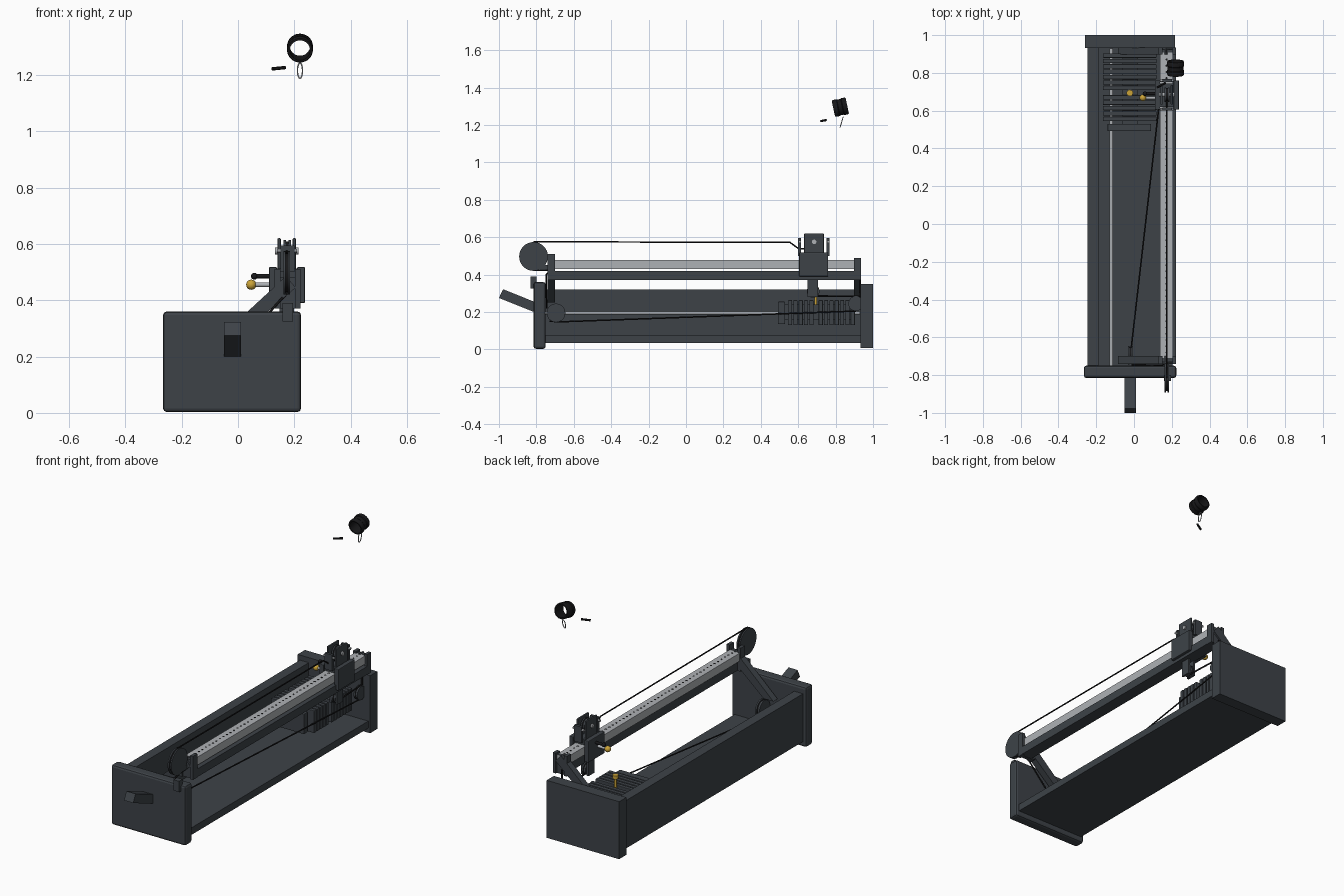
import bpy, bmesh, math
from mathutils import Vector, Matrix

cube = bpy.data.objects.get("Cube")
if cube:
    bpy.data.objects.remove(cube, do_unlink=True)


def material(name, rgb):
    m = bpy.data.materials.new(name)
    m.use_nodes = True
    m.diffuse_color = (*rgb, 1)
    m.node_tree.nodes["Principled BSDF"].inputs["Base Color"].default_value = (*rgb, 1)
    return m


SLATE = material("dark slate", (0.047, 0.055, 0.064))
BLACK = material("black", (0.009, 0.009, 0.010))
STEEL = material("light steel", (0.42, 0.44, 0.46))
GOLD = material("gold", (0.60, 0.37, 0.04))


def finish(name, bm, mat, smooth=False):
    me = bpy.data.meshes.new(name)
    bm.to_mesh(me)
    bm.free()
    me.materials.append(mat)
    ob = bpy.data.objects.new(name, me)
    bpy.context.collection.objects.link(ob)
    if smooth:
        bpy.ops.object.select_all(action='DESELECT')
        ob.select_set(True)
        bpy.context.view_layer.objects.active = ob
        bpy.ops.object.shade_smooth_by_angle()
    return ob


def box(name, x, y, z, mat=SLATE, bevel=0.0):
    """Box from (low, high) ranges on each axis."""
    bm = bmesh.new()
    bmesh.ops.create_cube(bm, size=1)
    for v in bm.verts:
        v.co = [(r[0] + r[1]) / 2 + c * (r[1] - r[0]) for r, c in zip((x, y, z), v.co)]
    if bevel:
        bmesh.ops.bevel(bm, geom=bm.edges[:], offset=bevel, segments=2,
                        affect='EDGES', profile=0.5)
    return finish(name, bm, mat)


def prism(name, profile, axis, low, high, mat=SLATE):
    """Extrude a 2D profile along axis x (profile y,z) or y (profile x,z)."""
    bm = bmesh.new()
    place = (lambda p: (low, p[0], p[1])) if axis == 'x' else (lambda p: (p[0], low, p[1]))
    face = bm.faces.new([bm.verts.new(place(p)) for p in profile])
    ext = bmesh.ops.extrude_face_region(bm, geom=[face])["geom"]
    shift = Vector((high - low, 0, 0)) if axis == 'x' else Vector((0, high - low, 0))
    bmesh.ops.translate(bm, vec=shift, verts=[g for g in ext if isinstance(g, bmesh.types.BMVert)])
    bmesh.ops.recalc_face_normals(bm, faces=bm.faces[:])
    return finish(name, bm, mat)


def rod(name, a, b, r, mat=SLATE, sides=24):
    """Cylinder between two points."""
    a, b = Vector(a), Vector(b)
    bm = bmesh.new()
    m = Matrix.Translation((a + b) / 2) @ (b - a).to_track_quat('Z', 'Y').to_matrix().to_4x4()
    bmesh.ops.create_cone(bm, cap_ends=True, segments=sides, radius1=r, radius2=r,
                          depth=(b - a).length, matrix=m)
    return finish(name, bm, mat, True)


def ball(name, c, r, mat):
    bm = bmesh.new()
    bmesh.ops.create_uvsphere(bm, u_segments=16, v_segments=10, radius=r,
                              matrix=Matrix.Translation(c))
    return finish(name, bm, mat, True)


def cable(name, pts, r=0.004, mat=BLACK, cyclic=False):
    cu = bpy.data.curves.new(name, 'CURVE')
    cu.dimensions = '3D'
    cu.bevel_depth, cu.bevel_resolution, cu.use_fill_caps = r, 2, True
    sp = cu.splines.new('POLY')
    sp.points.add(len(pts) - 1)
    for p, co in zip(sp.points, pts):
        p.co = (*co, 1)
    sp.use_cyclic_u = cyclic
    cu.materials.append(mat)
    ob = bpy.data.objects.new(name, cu)
    bpy.context.collection.objects.link(ob)
    return ob


def pulley(name, x, y, z, r, half):
    """Grooved wheel turning about the x axis."""
    for side, s in (("left", 1), ("right", -1)):
        rod(f"{name}_{side}_flange", (x + s * half * 0.35, y, z), (x + s * half, y, z), r, SLATE, 32)
    rod(f"{name}_core", (x - half * 0.4, y, z), (x + half * 0.4, y, z), r * 0.9, BLACK, 32)


# Housing: end plates, side wall and floor
box("front_plate", (-0.266, 0.224), (-0.815, -0.75), (0.003, 0.36), bevel=0.013)
box("back_plate", (-0.26, 0.217), (0.932, 1.0), (0.008, 0.35))
box("side_wall", (-0.245, -0.187), (-0.75, 0.932), (0.035, 0.32))
box("floor", (-0.187, 0.205), (-0.75, 0.932), (0.035, 0.077))

# Tilted foot bar on the front
prism("front_bar", [(-1.0, 0.275), (-0.978, 0.322), (-0.80, 0.25), (-0.80, 0.195)],
      'x', -0.05, 0.01)
box("pulley_mount", (0.158, 0.195), (-0.832, -0.80), (0.325, 0.39))

# Upper rail, lower beam and diagonal arms
box("rail", (0.138, 0.207), (-0.72, 0.925), (0.43, 0.478), STEEL)
box("beam", (0.15, 0.222), (-0.72, 0.925), (0.372, 0.42))
for i in range(48):
    y = -0.68 + i * 0.033
    rod(f"rail_hole_{i + 1}", (0.1725, y, 0.4775), (0.1725, y, 0.479), 0.006, BLACK, 10)
for end, lo, hi, top in (("front", -0.74, -0.70, 0.51), ("back", 0.897, 0.935, 0.49)):
    prism(f"{end}_arm", [(-0.085, 0.25), (-0.02, 0.25), (0.205, 0.445), (0.17, 0.485)], 'y', lo, hi)
    box(f"{end}_rail_clamp", (0.13, 0.15), (lo, hi), (0.37, top))
    box(f"{end}_rail_clamp_outer", (0.203, 0.222), (lo, hi), (0.37, top))
    box(f"{end}_rail_cap", (0.13, 0.222), (lo + 0.01, hi - 0.01), (0.37, 0.48))

# Guide rod and weight stack
rod("guide_rod", (-0.12, -0.75, 0.195), (-0.12, 0.93, 0.195), 0.009, STEEL)
box("stack_head", (-0.14, 0.09), (0.492, 0.53), (0.135, 0.255), bevel=0.004)
starts = [0.545 + 0.0285 * i for i in range(5)] + [0.709 + 0.0285 * i for i in range(7)]
for i, y in enumerate(starts):
    box(f"weight_plate_{i + 1}", (-0.165, 0.12), (y, y + 0.023), (0.13, 0.263), bevel=0.003)
box("stack_core", (-0.06, 0.02), (0.53, 0.90), (0.16, 0.24))
rod("stack_pin", (-0.022, 0.694, 0.2), (-0.022, 0.694, 0.315), 0.007, GOLD)
rod("stack_pin_knob", (-0.022, 0.694, 0.31), (-0.022, 0.694, 0.33), 0.017, GOLD)

# Pulleys
pulley("front_pulley", 0.173, -0.815, 0.497, 0.077, 0.012)
pulley("lower_pulley", -0.018, -0.695, 0.195, 0.05, 0.014)
pulley("rear_pulley", 0.165, 0.908, 0.245, 0.04, 0.012)
pulley("carriage_lower_pulley", 0.175, 0.68, 0.31, 0.034, 0.012)
pulley("carriage_top_pulley", 0.175, 0.685, 0.575, 0.038, 0.013)
box("front_pulley_bracket", (0.163, 0.183), (-0.80, -0.72), (0.425, 0.45))

# Cables
cable("top_cable", [(0.173, -0.815, 0.575), (0.173, 0.555, 0.573), (0.173, 0.60, 0.54),
                    (0.173, 0.66, 0.535)])
cable("front_cable", [(0.173, -0.815, 0.422), (0.173, -0.725, 0.422), (0.15, -0.748, 0.40),
                      (-0.01, -0.745, 0.22)])
cable("lower_cable", [(-0.018, -0.73, 0.152), (-0.018, -0.685, 0.147), (0.165, 0.91, 0.205)])
cable("rear_cable", [(0.165, 0.93, 0.40), (0.165, 0.93, 0.285), (0.175, 0.69, 0.285)], 0.005)

# Sliding carriage
box("carriage_outer_plate", (0.21, 0.238), (0.605, 0.76), (0.39, 0.518), bevel=0.004)
box("carriage_inner_plate", (0.11, 0.138), (0.605, 0.76), (0.39, 0.518), bevel=0.004)
box("carriage_bridge", (0.12, 0.23), (0.62, 0.745), (0.48, 0.512))
for name, x in (("right", 0.14), ("left", 0.194)):
    box(f"pulley_cheek_{name}", (x, x + 0.012), (0.632, 0.737), (0.505, 0.62), bevel=0.004)
    box(f"lower_cheek_{name}", (x + 0.008 * (1 if x < 0.17 else -1),
                                x + 0.012 + 0.008 * (1 if x < 0.17 else -1)),
        (0.65, 0.705), (0.28, 0.40))
rod("pulley_axle", (0.132, 0.685, 0.575), (0.214, 0.685, 0.575), 0.012, STEEL)
for name, y in (("front", 0.60), ("back", 0.752)):
    box(f"{name}_tab", (0.15, 0.2), (y, y + 0.016), (0.50, 0.595))
    rod(f"{name}_tab_bolt", (0.138, y + 0.008, 0.575), (0.21, y + 0.008, 0.575), 0.007, STEEL, 12)

# Carriage adjusting pins
rod("gold_pin_shaft", (0.05, 0.668, 0.455), (0.12, 0.668, 0.455), 0.008, STEEL)
ball("gold_pin_knob", (0.047, 0.668, 0.455), 0.018, GOLD)
rod("black_handle", (0.055, 0.69, 0.485), (0.12, 0.69, 0.485), 0.008, BLACK)
ball("black_handle_knob", (0.058, 0.69, 0.485), 0.012, BLACK)

# Hanging cuff: an open tilted tube with raised bands
bm = bmesh.new()
tilt = Matrix.Translation((0.22, 0.825, 1.295)) @ Matrix.Rotation(math.radians(12), 4, 'X')
profile = [(-0.038, 0.043), (-0.03, 0.046), (-0.014, 0.046), (-0.010, 0.043), (0.010, 0.043),
           (0.014, 0.046), (0.03, 0.046), (0.038, 0.043), (0.038, 0.036), (-0.038, 0.036)]
rings = []
for i in range(32):
    t = math.tau * i / 32
    rings.append([bm.verts.new(tilt @ Vector((r * math.cos(t), y, r * math.sin(t))))
                  for y, r in profile])
for i in range(32):
    a, b = rings[i], rings[(i + 1) % 32]
    for j in range(len(profile)):
        k = (j + 1) % len(profile)
        bm.faces.new((a[j], a[k], b[k], b[j]))
bmesh.ops.recalc_face_normals(bm, faces=bm.faces[:])
finish("cuff", bm, BLACK, True)

# Cuff clip ring and loose strap end
cable("clip_ring", [(0.22 + 0.009 * math.cos(t), 0.832 + 0.008 * math.sin(t),
                     1.215 + 0.027 * math.sin(t))
                    for t in (math.tau * i / 20 for i in range(20))], 0.0025, STEEL, True)
rod("loose_strap", (0.122, 0.722, 1.221), (0.168, 0.748, 1.226), 0.006, BLACK, 12)
